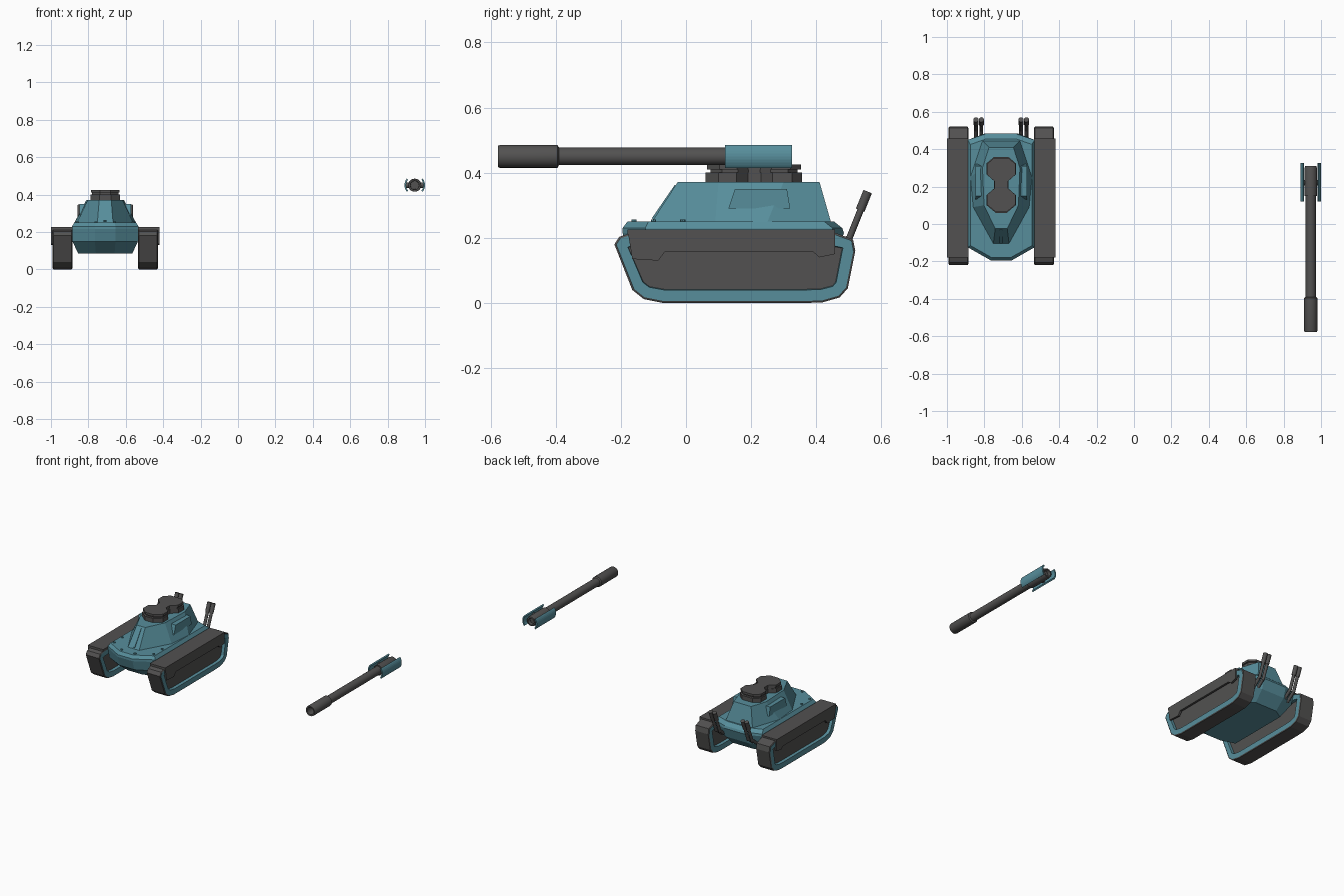
import bpy, bmesh, math
from mathutils import Vector

if "Cube" in bpy.data.objects:
    bpy.data.objects.remove(bpy.data.objects["Cube"])

CX = -0.71   # tank centre line
GX, GZ = 0.945, 0.45   # gun axis


def material(name, c):
    m = bpy.data.materials.new(name)
    m.diffuse_color = (*c, 1)
    m.use_nodes = True
    m.node_tree.nodes["Principled BSDF"].inputs["Base Color"].default_value = m.diffuse_color
    return m


TEAL = material("teal", (0.095, 0.27, 0.33))
DARK = material("dark_grey", (0.085, 0.083, 0.082))


def finish(name, bm, *mats):
    bmesh.ops.recalc_face_normals(bm, faces=bm.faces)
    me = bpy.data.meshes.new(name)
    bm.to_mesh(me)
    bm.free()
    ob = bpy.data.objects.new(name, me)
    bpy.context.collection.objects.link(ob)
    for m in mats:
        me.materials.append(m)
    return ob


def loft(name, rings, mat):
    """Skin closed rings of 3D points and cap both ends."""
    bm = bmesh.new()
    vs = [[bm.verts.new(p) for p in r] for r in rings]
    n = len(vs[0])
    for a, b in zip(vs, vs[1:]):
        for i in range(n):
            bm.faces.new((a[i], a[(i + 1) % n], b[(i + 1) % n], b[i]))
    bm.faces.new(vs[0][::-1])
    bm.faces.new(vs[-1])
    return finish(name, bm, mat)


def levels(name, data, mat):
    """Loft of mirrored half outlines: (z, [(dx, y), ...])."""
    return loft(name, [[(CX + x, y, z) for x, y in h] + [(CX - x, y, z) for x, y in h[::-1]]
                       for z, h in data], mat)


def prism_x(name, yz, x0, x1, mat):
    return loft(name, [[(x, y, z) for y, z in yz] for x in (x0, x1)], mat)


def lathe_y(name, prof, n, mat):
    """Tube around the gun axis from (y, radius) points."""
    ang = [2 * math.pi * i / n for i in range(n)]
    ob = loft(name, [[(GX + r * math.cos(a), y, GZ + r * math.sin(a)) for a in ang]
                     for y, r in prof], mat)
    smooth(ob)
    return ob


def smooth(ob):
    bpy.ops.object.select_all(action='DESELECT')
    ob.select_set(True)
    bpy.context.view_layer.objects.active = ob
    bpy.ops.object.shade_smooth_by_angle(angle=math.radians(35))


def rod(name, p, q, r, n, mat):
    p, q = Vector(p), Vector(q)
    rot = (q - p).to_track_quat('Z', 'Y')
    ring = [rot @ Vector((r * math.cos(2 * math.pi * i / n), r * math.sin(2 * math.pi * i / n), 0))
            for i in range(n)]
    ob = loft(name, [[p + v for v in ring], [q + v for v in ring]], mat)
    smooth(ob)
    return ob


# Hull and deck
levels("hull", [
    (0.085, [(0.05, -0.09), (0.145, -0.06), (0.145, 0.36), (0.08, 0.40)]),
    (0.15, [(0.055, -0.175), (0.175, -0.115), (0.175, 0.43), (0.085, 0.465)]),
    (0.215, [(0.055, -0.195), (0.178, -0.125), (0.178, 0.45), (0.085, 0.485)]),
    (0.23, [(0.055, -0.195), (0.178, -0.125), (0.178, 0.45), (0.085, 0.48)]),
    (0.25, [(0.05, -0.18), (0.165, -0.115), (0.165, 0.425), (0.08, 0.455)]),
], TEAL)

# Turret
levels("turret", [
    (0.249, [(0.042, -0.105), (0.15, 0.09), (0.165, 0.25), (0.10, 0.445)]),
    (0.372, [(0.032, -0.025), (0.092, 0.10), (0.10, 0.30), (0.065, 0.41)]),
], TEAL)
prism_x("turret_front_rib", [(-0.105, 0.26), (-0.09, 0.25), (-0.02, 0.352), (-0.035, 0.362)],
        CX - 0.008, CX + 0.008, TEAL)

# Gun mount plates on the turret
for nm, z0, z1, s in (("mount_lower", 0.371, 0.40, 1.0), ("mount_neck", 0.40, 0.41, 0.9),
                      ("mount_upper", 0.41, 0.425, 0.97)):
    half = [(0.03, 0.06), (0.078, 0.10), (0.078, 0.155), (0.038, 0.19),
            (0.038, 0.23), (0.078, 0.265), (0.078, 0.325), (0.04, 0.357)]
    half = [(x * s, 0.208 + (y - 0.208) * s) for x, y in half]
    levels(nm, [(z0, half), (z1, half)], DARK)

# Paired parts, left and right
for side, s in (("left", -1), ("right", 1)):
    X = lambda d: CX + s * d

    # Track: teal side walls with a recessed grey panel, grey tread
    prof = [(-0.22, 0.18), (-0.205, 0.203), (-0.17, 0.215), (0.46, 0.215), (0.513, 0.195),
            (0.52, 0.16), (0.497, 0.045), (0.472, 0.017), (0.42, 0.002), (0.37, 0.0),
            (-0.07, 0.0), (-0.13, 0.012), (-0.165, 0.04)]
    ob = prism_x(side + "_track", prof, X(0.18), X(0.277), DARK)
    ob.data.materials.append(TEAL)
    bm = bmesh.new()
    bm.from_mesh(ob.data)
    caps = [f for f in bm.faces if len(f.verts) > 4]
    # chamfered tread edge, then wall, then sunken panel
    bmesh.ops.inset_individual(bm, faces=caps, thickness=0.006, depth=0.004)
    for f in caps:
        f.material_index = 1
    bmesh.ops.inset_individual(bm, faces=caps, thickness=0.034, depth=0.0)
    bmesh.ops.inset_individual(bm, faces=caps, thickness=0.002, depth=-0.02)
    for f in caps:
        f.material_index = 0
    bm.to_mesh(ob.data)
    bm.free()

    # Fender top and outer skirt
    prism_x(side + "_fender_top", [(-0.18, 0.21), (0.457, 0.21), (0.457, 0.226), (-0.18, 0.226)],
            X(0.175), X(0.29), DARK)
    prism_x(side + "_skirt", [(-0.18, 0.226), (-0.165, 0.135), (-0.085, 0.13), (-0.065, 0.157),
                              (0.39, 0.157), (0.41, 0.14), (0.457, 0.15), (0.457, 0.226)],
            X(0.276), X(0.29), DARK)

    # Turret side box
    prism_x(side + "_turret_box", [(0.13, 0.29), (0.32, 0.29), (0.31, 0.35), (0.15, 0.35)],
            X(0.09), X(0.138), TEAL)

    # Twin exhaust stacks
    for k, d in enumerate((0.106, 0.135)):
        nm = f"{side}_exhaust_{k + 1}"
        rod(nm + "_elbow", (X(d), 0.44, 0.15), (X(d), 0.502, 0.20), 0.010, 12, DARK)
        rod(nm + "_pipe", (X(d), 0.498, 0.19), (X(d), 0.54, 0.295), 0.010, 12, DARK)
        rod(nm + "_tip", (X(d), 0.535, 0.285), (X(d), 0.558, 0.342), 0.014, 12, DARK)

    # Deck bolts
    for k, (d, y) in enumerate(((0.15, -0.01), (0.148, -0.10), (0.05, -0.16))):
        rod(f"{side}_bolt_{k + 1}", (X(d), y, 0.245), (X(d), y, 0.256), 0.008, 8, TEAL)

    # Curved cheek plate beside the gun breech
    arc = []
    for r, seq in ((0.055, range(-4, 5)), (0.046, range(4, -5, -1))):
        arc += [(GX + s * r * math.cos(math.radians(10 * i)),
                 GZ + r * math.sin(math.radians(10 * i))) for i in seq]
    loft(side + "_gun_cheek", [[(x, y, z) for x, z in arc] for y in (0.12, 0.325)], TEAL)

# Gun barrel with hollow muzzle, and breech
lathe_y("gun_barrel", [(-0.50, 0.022), (-0.575, 0.024), (-0.577, 0.033), (-0.572, 0.035),
                       (-0.395, 0.035), (-0.39, 0.027), (0.16, 0.027)], 24, DARK)
lathe_y("gun_breech", [(0.15, 0.034), (0.295, 0.034), (0.31, 0.030), (0.311, 0.022),
                       (0.29, 0.020)], 24, DARK)
for side, s in (("left", -1), ("right", 1)):
    rod(side + "_trunnion", (GX + s * 0.02, 0.22, GZ), (GX + s * 0.05, 0.22, GZ), 0.015, 12, DARK)
